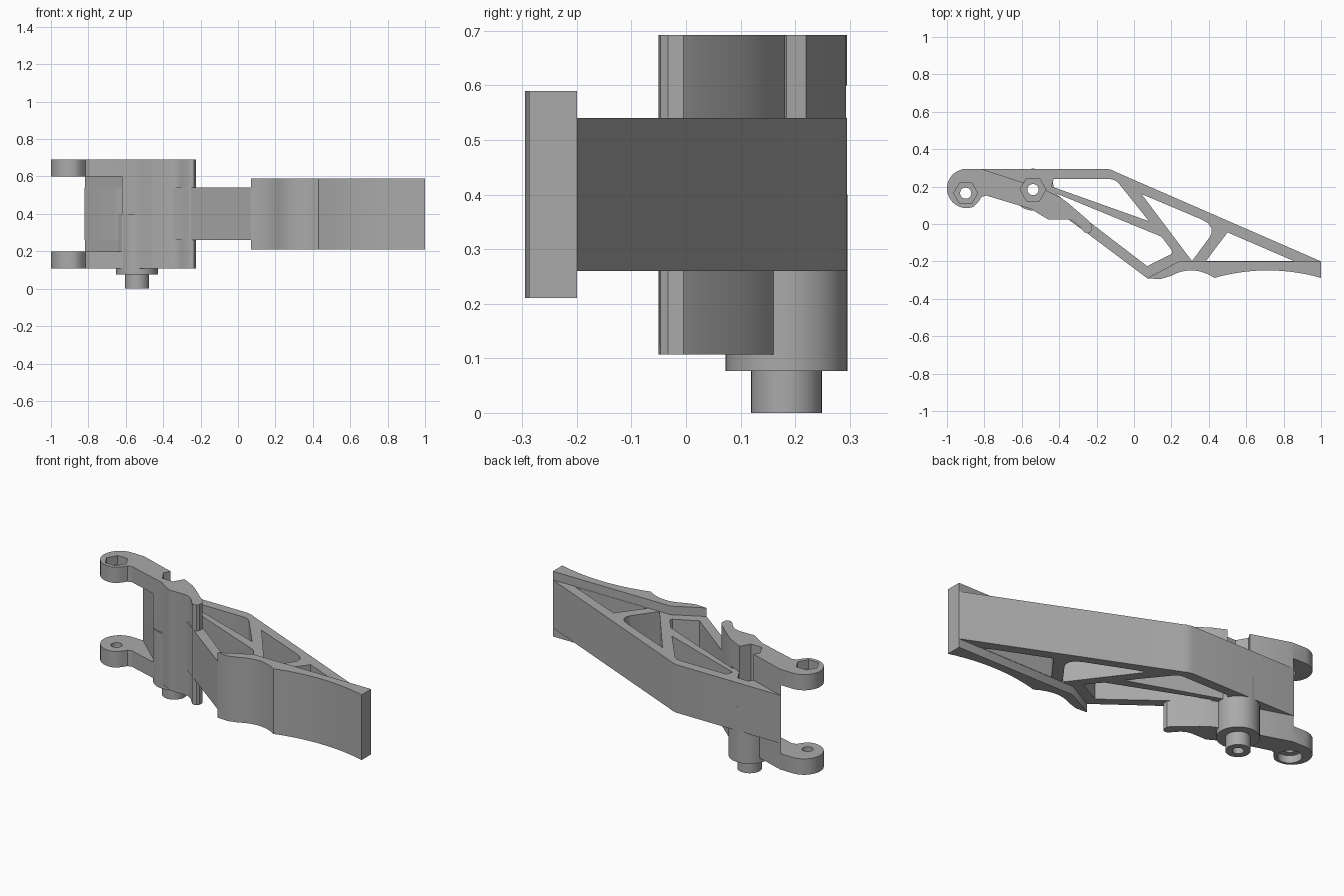
import bpy, bmesh, math

cube = bpy.data.objects.get("Cube")
if cube:
    bpy.data.objects.remove(cube, do_unlink=True)

grey = bpy.data.materials.new("plain_grey")
grey.use_nodes = True
GREY = (0.4, 0.4, 0.4, 1)
grey.diffuse_color = GREY
grey.node_tree.nodes["Principled BSDF"].inputs["Base Color"].default_value = GREY


def prism(name, outline, z0, z1):
    """Extrude a plan outline between two heights."""
    bm = bmesh.new()
    face = bm.faces.new([bm.verts.new((x, y, z0)) for x, y in outline])
    top = bmesh.ops.extrude_face_region(bm, geom=[face])["geom"]
    verts = [g for g in top if isinstance(g, bmesh.types.BMVert)]
    bmesh.ops.translate(bm, verts=verts, vec=(0, 0, z1 - z0))
    bmesh.ops.recalc_face_normals(bm, faces=bm.faces)
    mesh = bpy.data.meshes.new(name)
    bm.to_mesh(mesh)
    bm.free()
    obj = bpy.data.objects.new(name, mesh)
    bpy.context.collection.objects.link(obj)
    mesh.materials.append(grey)
    return obj


def ring(centre, radius, sides=32, start=0, sweep=360):
    """Points on a circle, or on an arc when sweep is below a full turn."""
    steps = sides if sweep == 360 else sides - 1
    angles = [math.radians(start + sweep * i / steps) for i in range(sides)]
    return [(centre[0] + radius * math.cos(a), centre[1] + radius * math.sin(a)) for a in angles]


def bow(x0, x1, y, rise, steps=14):
    """Shallow upward bow between two points at the same y."""
    return [(x0 + (x1 - x0) * i / steps, y + rise * (1 - (2 * i / steps - 1) ** 2))
            for i in range(steps + 1)]


def cut(obj, outline, z0, z1):
    cutter = prism("cutter", outline, z0, z1)
    cutter.hide_render = True
    mod = obj.modifiers.new("cut", "BOOLEAN")
    mod.operation, mod.solver, mod.object = "DIFFERENCE", "EXACT", cutter
    bpy.ops.object.select_all(action="DESELECT")
    bpy.context.view_layer.objects.active = obj
    obj.select_set(True)
    bpy.ops.object.modifier_apply(modifier=mod.name)
    bpy.data.objects.remove(cutter, do_unlink=True)


PIVOT, EYE = (-0.54, 0.184), (-0.9, 0.165)

# Truss frame with its triangular windows
frame = prism("truss_frame", [
    (-0.82, 0.295), (-0.62, 0.115), (-0.4, 0.06), (-0.25, -0.05), (0.07, -0.29),
    (0.24, -0.2), (1, -0.2), (-0.09, 0.275), (-0.115, 0.288), (-0.145, 0.295)], 0.26, 0.54)
windows = [
    [(-0.43, 0.24), (-0.125, 0.24), (-0.1, 0.233), (-0.08, 0.215), (0.08, 0.015), (-0.44, 0.2)],
    [(-0.42, 0.165), (0.14, -0.065), (0.16, -0.085), (0.205, -0.145), (0.2, -0.16),
     (0.07, -0.225), (-0.25, 0.02)],
    [(0.04, 0.16), (0.36, 0.025), (0.395, 0.005), (0.413, -0.02), (0.415, -0.045),
     (0.405, -0.07), (0.31, -0.198)],
    [(0.5, -0.045), (0.855, -0.198), (0.385, -0.198)],
]
for window in windows:
    cut(frame, window, 0.2, 0.6)

# Curved front pad
pad = prism("front_pad", [(0.07, -0.29), (0.14, -0.295)]
            + bow(0.18, 0.43, -0.288, 0.04)[1:] + bow(0.43, 1, -0.288, 0.04)[1:]
            + [(1, -0.2), (0.24, -0.2)], 0.21, 0.59)

# Hinge block with two lugs
hinge = prism("hinge_block", ring((-0.895, 0.19), 0.105, 20, 90, 200) + [
    (-0.835, 0.115), (-0.815, 0.145), (-0.79, 0.152), (-0.55, 0.08), (-0.51, 0.055),
    (-0.46, 0.025), (-0.36, 0.025), (-0.33, 0.018), (-0.305, 0), (-0.265, -0.045),
    (-0.25, -0.05), (-0.235, -0.047), (-0.225, -0.033), (-0.225, -0.005), (-0.24, 0.015),
    (-0.35, 0.11), (-0.39, 0.14), (-0.48, 0.185), (-0.62, 0.23), (-0.81, 0.293)], 0.107, 0.692)
cut(hinge, [(-1.1, 0.4), (-0.82, 0.4), (-0.82, 0.295), (-0.62, 0.115), (-0.62, -0.1), (-1.1, -0.1)],
    0.2, 0.6)

# Boss and pin under the pivot
boss = prism("pivot_boss", ring(PIVOT, 0.112, 40), 0.077, 0.4)
pin = prism("pivot_pin", ring(PIVOT, 0.065), 0, 0.1)

# Bolt holes with hexagonal nut pockets, and a round pocket under the lower lug
cut(hinge, ring(EYE, 0.03, 20), 0, 0.8)
cut(hinge, ring(EYE, 0.064, 6), 0.64, 0.8)
cut(hinge, ring(EYE, 0.064), 0, 0.15)
cut(hinge, ring(PIVOT, 0.069, 6), 0.48, 0.8)
cut(frame, ring(PIVOT, 0.069, 6), 0.48, 0.8)
for part in (hinge, frame, boss, pin):
    cut(part, ring(PIVOT, 0.03, 20), -0.1, 0.8)

bpy.ops.object.select_all(action="DESELECT")
for part in (frame, pad, hinge, boss, pin):
    part.select_set(True)
bpy.context.view_layer.objects.active = frame
bpy.ops.object.shade_smooth_by_angle(angle=math.radians(30))
